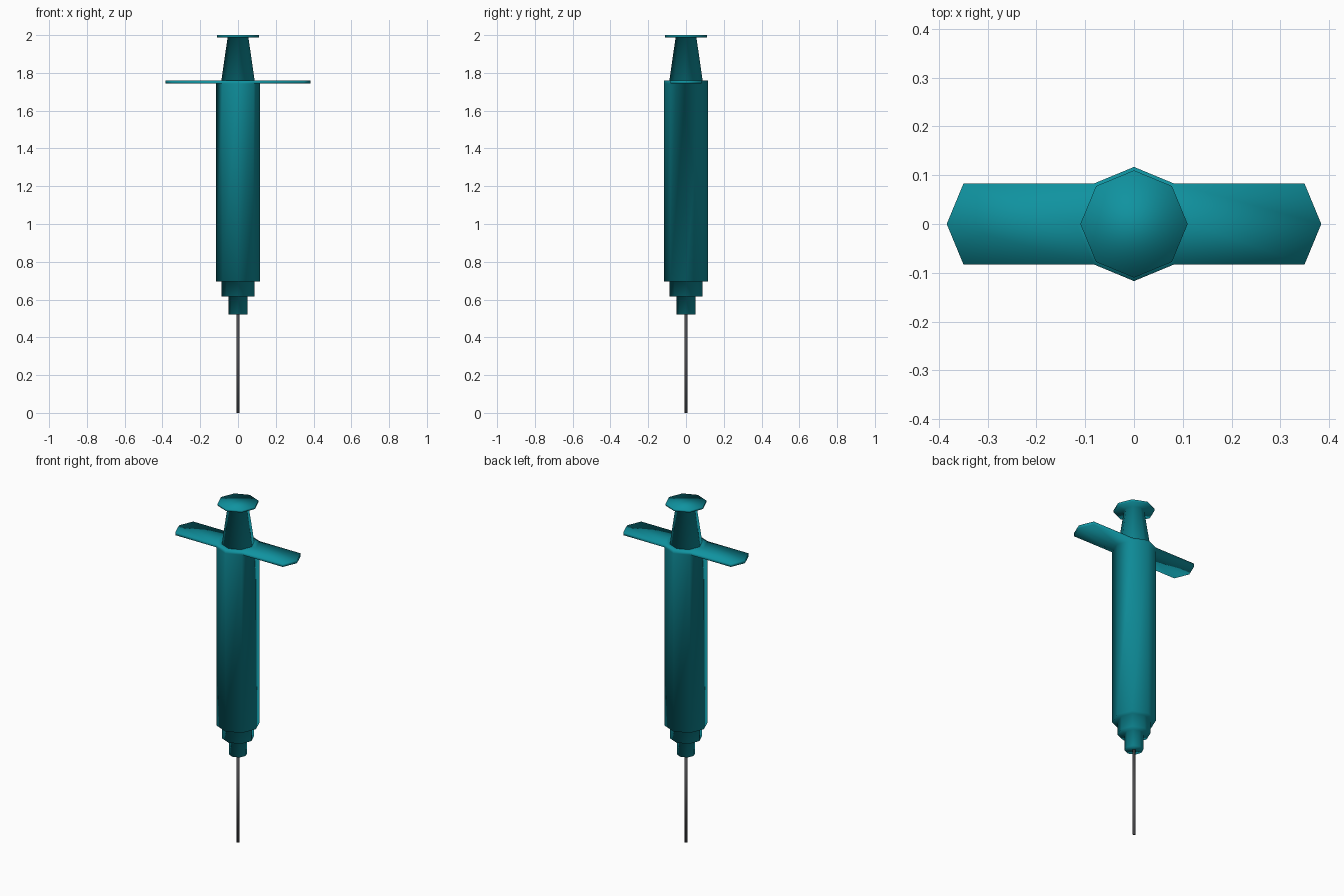
import bpy, bmesh
from math import cos, sin, tau

cube = bpy.data.objects.get("Cube")
if cube:
    bpy.data.objects.remove(cube)

SIDES = 8


def material(name, rgb):
    mat = bpy.data.materials.new(name)
    mat.use_nodes = True
    mat.diffuse_color = (*rgb, 1)
    mat.node_tree.nodes["Principled BSDF"].inputs["Base Color"].default_value = (*rgb, 1)
    return mat


def lathe(profile, cap_top=True):
    """Stack octagonal rings from (radius, height) pairs, bottom to top."""
    bm = bmesh.new()
    rings = [[bm.verts.new((r * cos(tau * i / SIDES), r * sin(tau * i / SIDES), z))
              for i in range(SIDES)] for r, z in profile]
    for low, high in zip(rings, rings[1:]):
        for i in range(SIDES):
            j = (i + 1) % SIDES
            bm.faces.new((low[i], low[j], high[j], high[i]))
    bm.faces.new(rings[0][::-1])
    if cap_top:
        bm.faces.new(rings[-1])
    bm.normal_update()
    return bm


def finish(bm, name, mat):
    bmesh.ops.recalc_face_normals(bm, faces=bm.faces)
    for face in bm.faces:
        face.smooth = True
    mesh = bpy.data.meshes.new(name)
    bm.to_mesh(mesh)
    bm.free()
    mesh.materials.append(mat)
    obj = bpy.data.objects.new(name, mesh)
    bpy.context.collection.objects.link(obj)
    return obj


teal = material("teal_plastic", (0.005, 0.29, 0.35))
steel = material("dark_steel", (0.07, 0.07, 0.075))

# Barrel with stepped nozzle
TOP, GRIP = 1.76, 1.743
barrel = lathe([(0.05, 0.52), (0.05, 0.617), (0.087, 0.617), (0.087, 0.695),
                (0.117, 0.695), (0.117, GRIP), (0.117, TOP), (0.088, TOP)])

# Finger grips: the barrel's top band pulled out to both sides
for side in (1, -1):
    band = [f for f in barrel.faces
            if GRIP < f.calc_center_median().z < TOP - 0.001 and f.normal.x * side > 0.8]
    out = bmesh.ops.extrude_face_region(barrel, geom=band)["geom"]
    moved = [v for v in out if isinstance(v, bmesh.types.BMVert)]
    bmesh.ops.translate(barrel, verts=moved, vec=(0.267 * side, 0, 0))
    old = [f for f in band if f.is_valid]
    if old:
        bmesh.ops.delete(barrel, geom=old, context="FACES")
    barrel.normal_update()
finish(barrel, "barrel", teal)

# Plunger with thumb rest
finish(lathe([(0.088, TOP), (0.055, 1.988), (0.11, 1.988), (0.11, 2.0)]), "plunger", teal)

# Needle
finish(lathe([(0.008, 0.0), (0.008, 0.525)]), "needle", steel)
